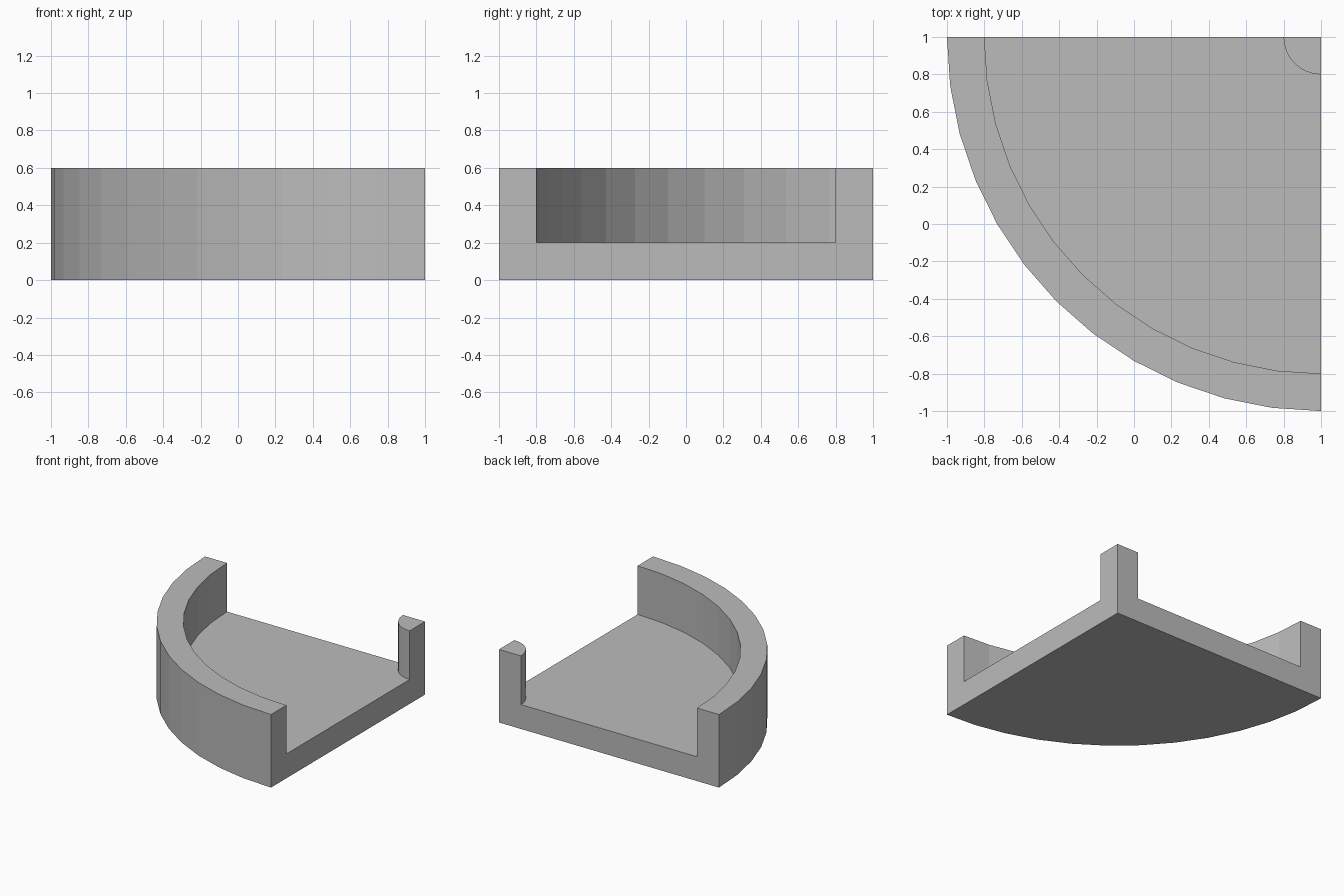
import bpy
import bmesh
from math import pi, cos, sin

cube = bpy.data.objects.get("Cube")
if cube:
    bpy.data.objects.remove(cube, do_unlink=True)

# Plain grey material
grey = bpy.data.materials.new("plain grey")
grey.use_nodes = True
colour = (0.5, 0.5, 0.5, 1)
grey.diffuse_color = colour
grey.node_tree.nodes["Principled BSDF"].inputs["Base Color"].default_value = colour

# Cross-section (radius, height): corner post, floor, outer wall
POST, INNER, OUTER = 0.2, 1.8, 2.0
FLOOR, TOP = 0.2, 0.6
profile = [(0, 0), (OUTER, 0), (OUTER, TOP), (INNER, TOP),
           (INNER, FLOOR), (POST, FLOOR), (POST, TOP), (0, TOP)]
STEPS = 12

# Sweep the section a quarter turn about the corner
bm = bmesh.new()
rings = []
for i in range(STEPS + 1):
    a = pi + i * pi / 2 / STEPS
    rings.append([bm.verts.new((1 + r * cos(a), 1 + r * sin(a), z))
                  for r, z in profile])
for a, b in zip(rings, rings[1:]):
    for j in range(len(profile) - 1):
        bm.faces.new((a[j], a[j + 1], b[j + 1], b[j]))

# Straight cut ends
bm.faces.new(rings[0])
bm.faces.new(rings[-1])

# Merge the shared corner edge and join the coplanar wedges
bmesh.ops.remove_doubles(bm, verts=bm.verts[:], dist=0.0001)
bmesh.ops.dissolve_limit(bm, angle_limit=0.01, verts=bm.verts[:], edges=bm.edges[:])
bmesh.ops.triangulate(bm, faces=[f for f in bm.faces if len(f.verts) > 4])
bmesh.ops.recalc_face_normals(bm, faces=bm.faces[:])

mesh = bpy.data.meshes.new("quarter_round_tray")
bm.to_mesh(mesh)
bm.free()
mesh.materials.append(grey)
tray = bpy.data.objects.new("quarter_round_tray", mesh)
bpy.context.collection.objects.link(tray)
